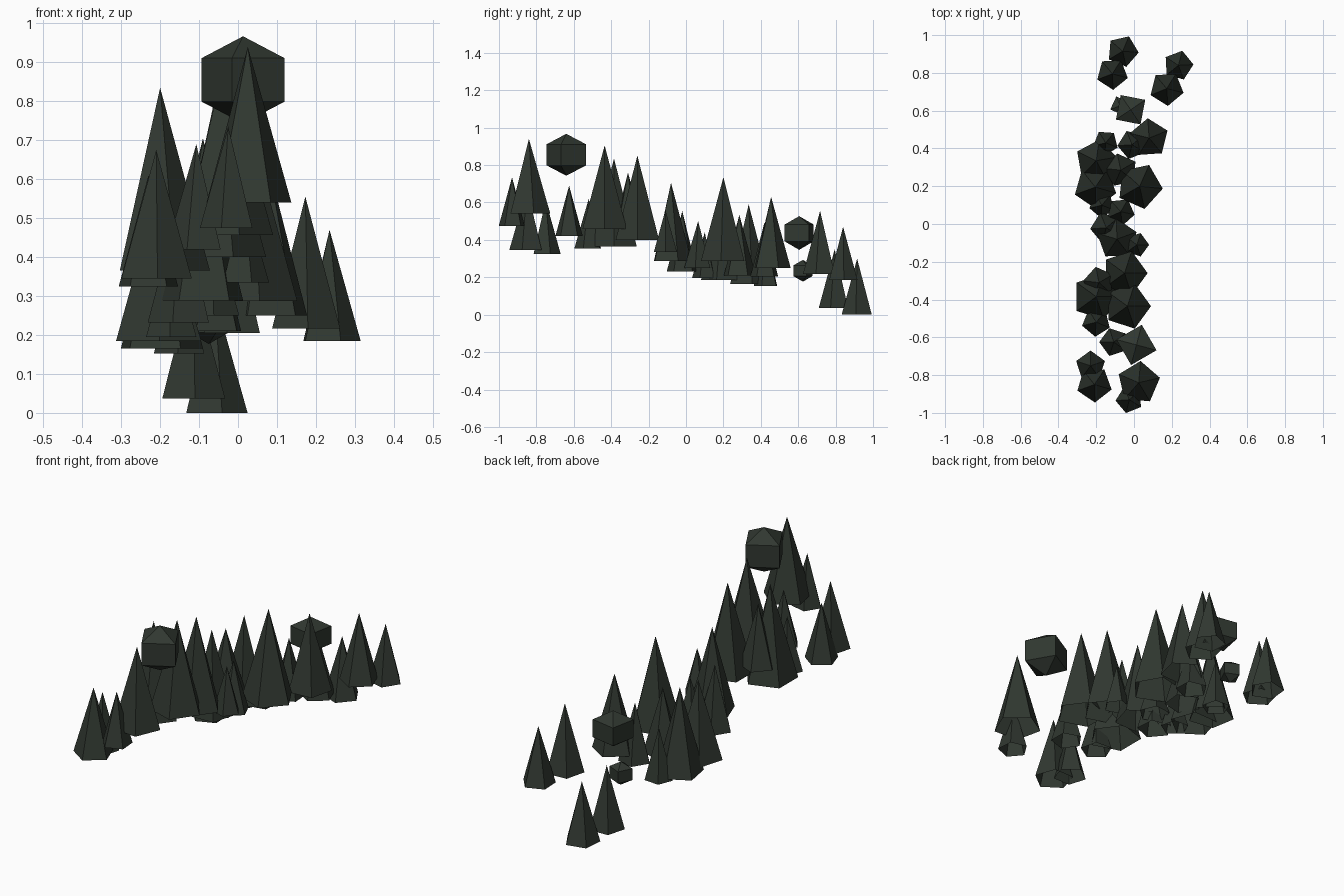
import bpy
import math

old = bpy.data.objects.get("Cube")
if old:
    bpy.data.objects.remove(old, do_unlink=True)

foliage = bpy.data.materials.new("dark_pine_green")
foliage.use_nodes = True
COLOUR = (0.030, 0.039, 0.030, 1)
foliage.diffuse_color = COLOUR
foliage.node_tree.nodes["Principled BSDF"].inputs["Base Color"].default_value = COLOUR


def cone(name, sides, radius, height, x, y, z, turn):
    """Open-bottomed cone whose first corner points along the turn angle."""
    bpy.ops.mesh.primitive_cone_add(
        vertices=sides, radius1=radius, radius2=0, depth=height,
        end_fill_type='NOTHING', location=(x, y, z + height / 2),
        rotation=(0, 0, math.radians(turn - 90)))
    obj = bpy.context.object
    obj.name = name
    obj.data.materials.append(foliage)
    return obj


def tree(x, y, base, top, radius, turn=30):
    cone("pine_tree", 5, radius, top - base, x, y, base, turn)


def bush(x, y, z, radius, half_height, turn):
    """Floating four-sided double pyramid."""
    bpy.ops.mesh.primitive_uv_sphere_add(
        segments=4, ring_count=2, radius=1, location=(x, y, z),
        rotation=(0, 0, math.radians(turn)))
    obj = bpy.context.object
    obj.name = "diamond_bush"
    obj.scale = (radius, radius, half_height)
    obj.data.materials.append(foliage)


# Front cluster
tree(-.025, -.93, .475, .735, .073, 40)
tree(.025, -.84, .54, .94, .115, 13)
tree(-.21, -.85, .345, .675, .095, 56)
tree(-.23, -.75, .325, .61, .08, 18)
tree(-.107, -.625, .42, .69, .077, 36)

# Front middle cluster
tree(-.2, -.52, .355, .62, .077, 50)
tree(-.035, -.435, .457, .905, .125, 0)
tree(-.2, -.385, .365, .835, .128, 0)
tree(-.185, -.31, .45, .76, .085)
tree(-.05, -.26, .4, .85, .122, 0)

# Centre cluster
tree(-.09, -.08, .288, .705, .11, 20)
tree(-.147, -.02, .232, .555, .085, 40)
tree(.015, -.11, .335, .56, .065, 0)
tree(-.07, .065, .25, .5, .075, 60)
tree(-.17, .1, .195, .44, .068, 50)

# Back middle cluster
tree(.03, .2, .287, .735, .123, 66)
tree(-.205, .195, .185, .575, .115, 56)
tree(-.2, .335, .165, .59, .112, 10)
tree(-.07, .285, .21, .535, .09, 30)
tree(-.15, .43, .153, .41, .068, 50)
tree(-.01, .42, .205, .495, .078, 40)
tree(.08, .455, .25, .63, .105, 22)

# Back cluster
tree(.173, .717, .217, .555, .092, 58)
tree(.235, .84, .185, .47, .08, 75)
tree(-.115, .795, .037, .35, .085, 57)
tree(-.06, .915, 0, .3, .085, 67)

# Diamond bushes
bush(.013, -.64, .855, .127, .112, -15)
bush(-.018, .605, .437, .108, .09, 34)
bush(-.075, .625, .235, .062, .058, 20)
